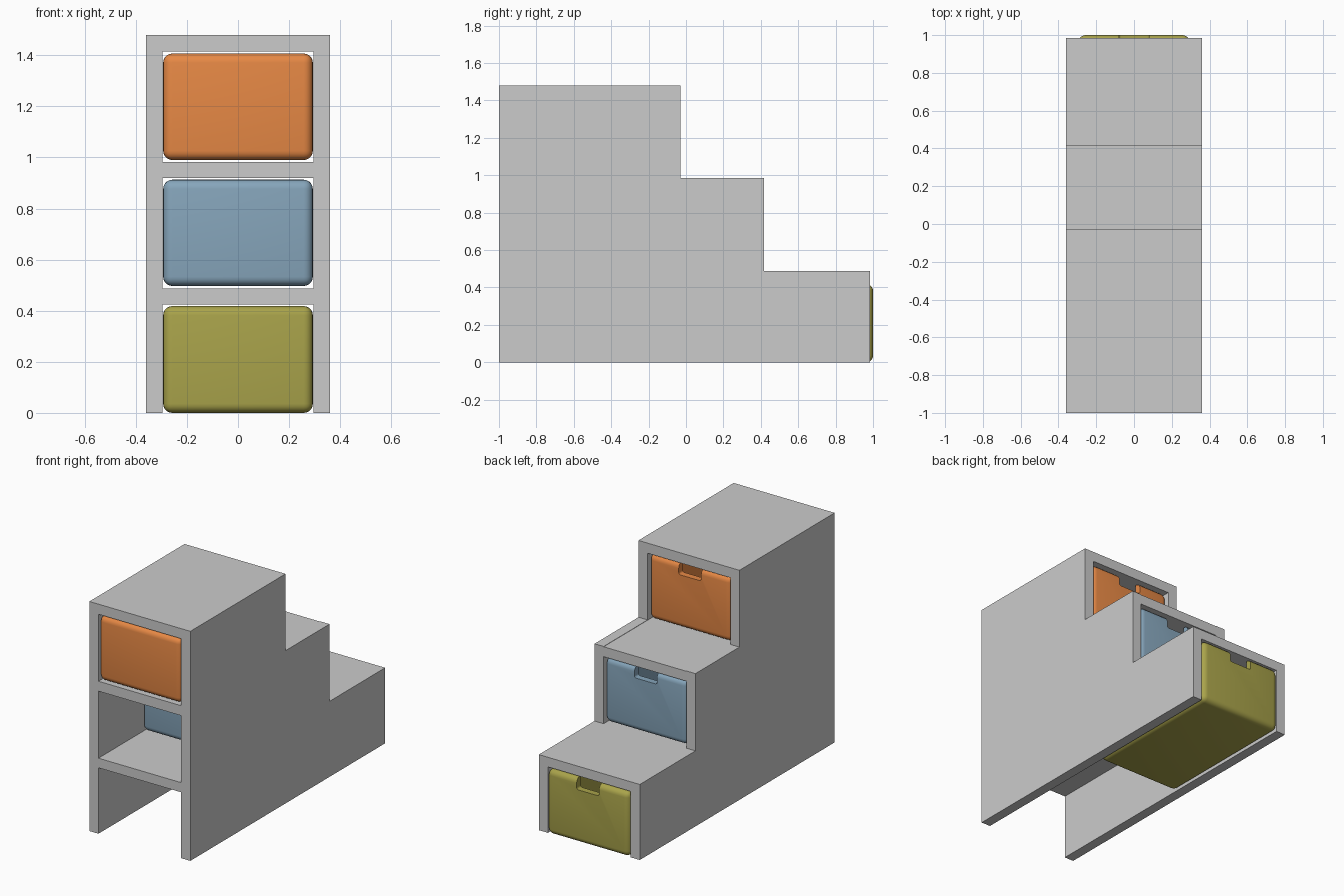
import bpy, bmesh
from mathutils import Vector

if "Cube" in bpy.data.objects:
    bpy.data.objects.remove(bpy.data.objects["Cube"])

W, T = 0.36, 0.065            # half width of the frame, board thickness
IN = W - T


def make_object(name, bm):
    bmesh.ops.recalc_face_normals(bm, faces=bm.faces)
    mesh = bpy.data.meshes.new(name)
    bm.to_mesh(mesh)
    bm.free()
    ob = bpy.data.objects.new(name, mesh)
    bpy.context.collection.objects.link(ob)
    return ob


def box(name, lo, hi, radius=0.0, segments=5):
    lo, hi = Vector(lo), Vector(hi)
    bm = bmesh.new()
    bmesh.ops.create_cube(bm, size=1)
    for v in bm.verts:
        v.co = (lo + hi) / 2 + v.co * (hi - lo)
    if radius:
        bmesh.ops.bevel(bm, geom=bm.edges[:], offset=radius, segments=segments,
                        profile=0.5, affect='EDGES')
    return make_object(name, bm)


def carve(ob, cutter):
    mod = ob.modifiers.new("carve", 'BOOLEAN')
    mod.operation = 'DIFFERENCE'
    mod.solver = 'EXACT'
    mod.object = cutter
    bpy.context.view_layer.objects.active = ob
    bpy.ops.object.modifier_apply(modifier=mod.name)
    bpy.data.objects.remove(cutter, do_unlink=True)


# Stepped side panels
steps = [(-1, 0), (0.985, 0), (0.985, 0.487), (0.418, 0.487),
         (0.418, 0.985), (-0.03, 0.985), (-0.03, 1.48), (-1, 1.48)]


def side_panel(name, x0, x1):
    bm = bmesh.new()
    face = bm.faces.new([bm.verts.new((x0, y, z)) for y, z in steps])
    ext = bmesh.ops.extrude_face_region(bm, geom=[face])
    bmesh.ops.translate(bm, vec=(x1 - x0, 0, 0),
                        verts=[g for g in ext['geom'] if isinstance(g, bmesh.types.BMVert)])
    make_object(name, bm)


side_panel("left_side_panel", -W, -IN)
side_panel("right_side_panel", IN, W)

# Treads, each running through to the open end
for name, y1, z0, z1 in [("lower_tread", 0.985, 0.425, 0.487),
                         ("middle_tread", 0.418, 0.919, 0.983),
                         ("top_tread", -0.03, 1.415, 1.48)]:
    box(name, (-IN, -1, z0), (IN, y1, z1))


# Open-topped rounded drawers with a finger notch in the stair-side wall
def drawer(name, y0, y1, z0, z1, colour):
    x, wall = 0.293, 0.042
    ob = box(name, (-x, y0, z0), (x, y1, z1), 0.036)
    carve(ob, box("cavity_cutter", (-x + wall, y0 + wall, z0 + 0.035),
                  (x - wall, y1 - wall, z1 + 0.2), 0.03, 4))
    carve(ob, box("notch_cutter", (-0.08, y1 - 0.1, z1 - 0.075),
                  (0.08, y1 + 0.1, z1 + 0.1), 0.012, 3))
    mat = bpy.data.materials.new(name + "_colour")
    mat.diffuse_color = (*colour, 1)
    mat.use_nodes = True
    mat.node_tree.nodes["Principled BSDF"].inputs["Base Color"].default_value = mat.diffuse_color
    ob.data.materials.append(mat)
    bpy.ops.object.select_all(action='DESELECT')
    ob.select_set(True)
    bpy.context.view_layer.objects.active = ob
    bpy.ops.object.shade_smooth_by_angle(angle=0.6)


drawer("lower_drawer", 0.03, 1.0, 0.0, 0.418, (0.40, 0.37, 0.07))
drawer("middle_drawer", -0.56, 0.41, 0.497, 0.913, (0.24, 0.38, 0.50))
drawer("top_drawer", -1.0, -0.04, 0.99, 1.407, (0.80, 0.25, 0.06))
